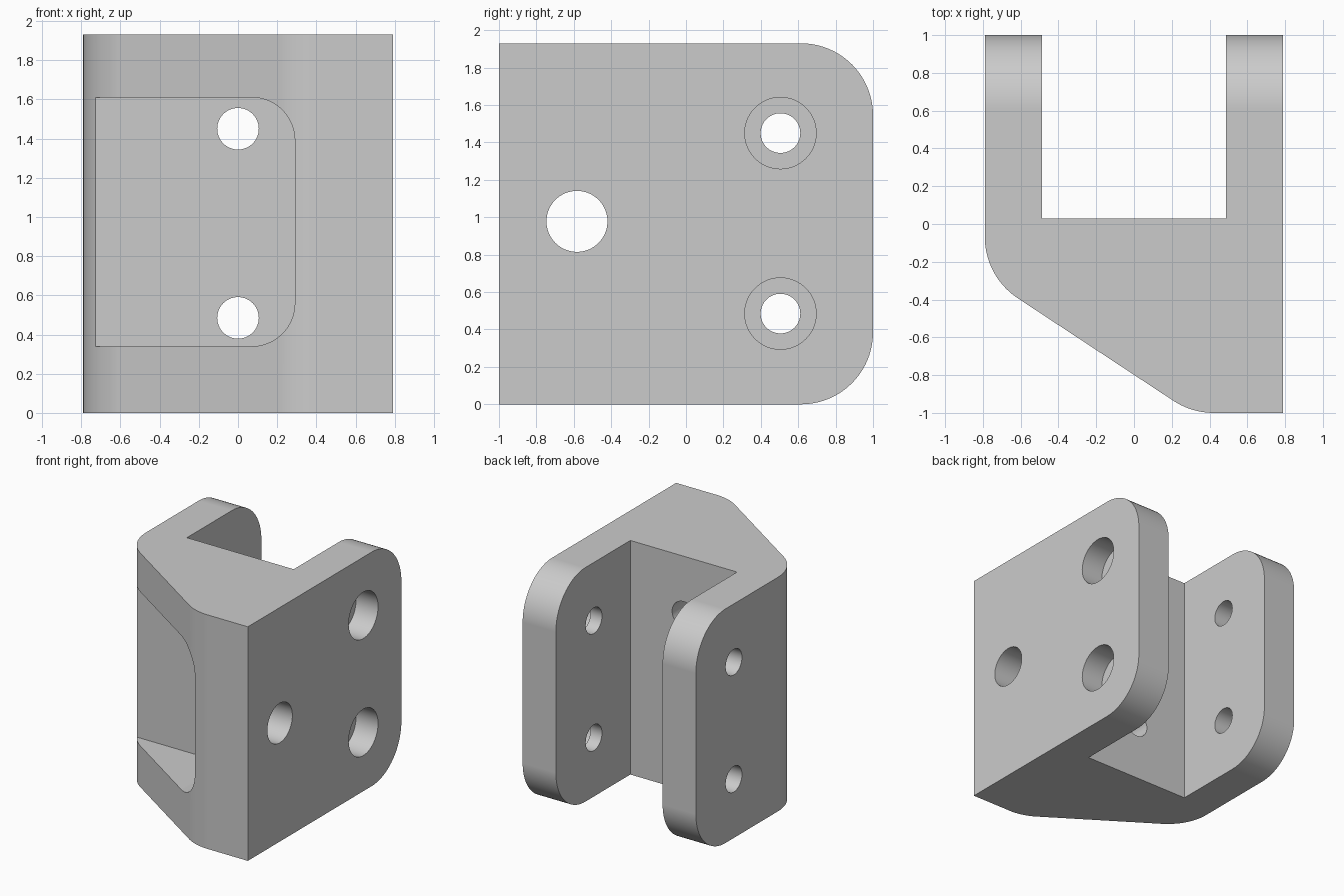
import bpy
import bmesh
import math
from mathutils import Vector

if "Cube" in bpy.data.objects:
    bpy.data.objects.remove(bpy.data.objects["Cube"], do_unlink=True)

HALF_W, HEIGHT = 0.79, 1.93
SLOT, WEB_BACK, WEB_FRONT = 0.487, 0.03, -0.28
ROUND = 0.385
OVER = 1.3          # overshoot so cutters never end flush
HOLE_Z = (0.485, 1.45)

grey = bpy.data.materials.new("plain grey")
grey.use_nodes = True
colour = (0.6, 0.6, 0.6, 1)
grey.diffuse_color = colour
grey.node_tree.nodes["Principled BSDF"].inputs["Base Color"].default_value = colour


def fillet(corners, steps=20):
    """Turn (u, v, radius) corners into an outline with rounded corners."""
    out = []
    for i, (u, v, r) in enumerate(corners):
        p = Vector((u, v))
        if r == 0:
            out.append(p)
            continue
        a = (Vector(corners[i - 1][:2]) - p).normalized()
        b = (Vector(corners[(i + 1) % len(corners)][:2]) - p).normalized()
        half = a.angle(b) / 2
        centre = p + (a + b).normalized() * r / math.sin(half)
        start = p + a * r / math.tan(half) - centre
        end = p + b * r / math.tan(half) - centre
        sweep = math.pi - 2 * half
        for k in range(steps + 1):
            t = k / steps
            out.append(centre + (start * math.sin((1 - t) * sweep)
                                 + end * math.sin(t * sweep)) / math.sin(sweep))
    return out


def circle(u, v, r, n=64):
    return [Vector((u + r * math.cos(math.tau * k / n),
                    v + r * math.sin(math.tau * k / n))) for k in range(n)]


def prism(name, outline, lo, hi, axis):
    """Extrude a flat outline along one axis."""
    place = {"X": lambda p, w: (w, p.x, p.y),
             "Y": lambda p, w: (p.x, w, p.y),
             "Z": lambda p, w: (p.x, p.y, w)}[axis]
    bm = bmesh.new()
    face = bm.faces.new([bm.verts.new(place(p, lo)) for p in outline])
    grown = bmesh.ops.extrude_face_region(bm, geom=[face])["geom"]
    shift = Vector(place(Vector((0, 0)), hi - lo))
    bmesh.ops.translate(bm, vec=shift,
                        verts=[g for g in grown if isinstance(g, bmesh.types.BMVert)])
    bmesh.ops.recalc_face_normals(bm, faces=bm.faces)
    mesh = bpy.data.meshes.new(name)
    bm.to_mesh(mesh)
    bm.free()
    mesh.materials.append(grey)
    obj = bpy.data.objects.new(name, mesh)
    bpy.context.collection.objects.link(obj)
    return obj


def combine(target, tool, operation="DIFFERENCE"):
    mod = target.modifiers.new(tool.name, "BOOLEAN")
    mod.operation, mod.solver, mod.object = operation, "EXACT", tool
    bpy.context.view_layer.objects.active = target
    bpy.ops.object.modifier_apply(modifier=mod.name)
    bpy.data.objects.remove(tool, do_unlink=True)


# Body: forked plan with a sloping, rounded front
body = prism("bracket_body", fillet([
    (HALF_W, -1, 0), (HALF_W, OVER, 0), (SLOT, OVER, 0), (SLOT, WEB_BACK, 0),
    (-SLOT, WEB_BACK, 0), (-SLOT, OVER, 0), (-HALF_W, OVER, 0),
    (-HALF_W, -0.278, 0.39), (0.306, -1, 0.39)]), -0.2, HEIGHT + 0.2, "Z")

# Rounded ends of both arms
combine(body, prism("side_outline", fillet([
    (-OVER, 0, 0), (1, 0, ROUND), (1, HEIGHT, ROUND), (-OVER, HEIGHT, 0)]),
    -OVER, OVER, "X"), "INTERSECT")

# Front pocket, rounded on one side and open on the other
combine(body, prism("pocket", fillet([
    (-OVER, 0.34, 0), (0.29, 0.34, 0.22), (0.29, 1.61, 0.22), (-OVER, 1.61, 0)]),
    -OVER, WEB_FRONT, "Y"))

# Bolt holes through the web and the arms, counterbored on the +x side
for z in HOLE_Z:
    combine(body, prism("web_hole", circle(0, z, 0.106), WEB_FRONT - 0.1, 0.2, "Y"))
    combine(body, prism("arm_hole", circle(0.505, z, 0.106), -OVER, OVER, "X"))
    combine(body, prism("counterbore", circle(0.505, z, 0.191),
                        HALF_W - 0.2, OVER, "X"))

# Large hole from the side into the pocket
combine(body, prism("side_hole", circle(-0.583, 0.978, 0.163), 0, OVER, "X"))

# Smooth curves, flat planes
bpy.ops.object.select_all(action="DESELECT")
body.select_set(True)
bpy.context.view_layer.objects.active = body
bpy.ops.object.shade_smooth_by_angle(angle=math.radians(25))
weighted = body.modifiers.new("flat planes", "WEIGHTED_NORMAL")
weighted.keep_sharp = True
weighted.weight = 100
